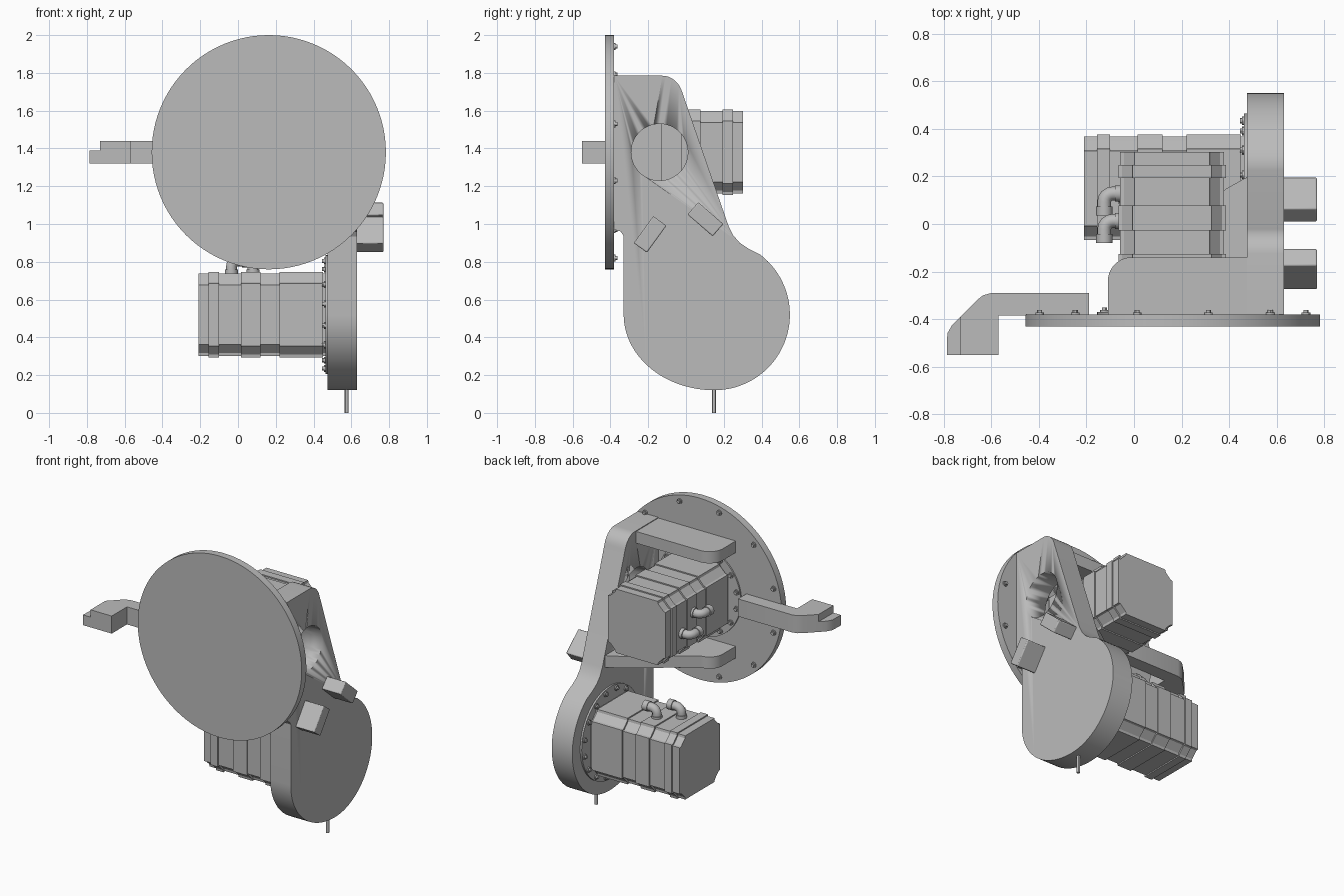
import bpy, bmesh
from math import sin, cos, pi, radians
from mathutils import Matrix, Vector

cube = bpy.data.objects.get("Cube")
if cube:
    bpy.data.objects.remove(cube)

grey = bpy.data.materials.new("Machine grey")
grey.use_nodes = True
GREY = (0.5, 0.5, 0.5, 1)
grey.diffuse_color = GREY
grey.node_tree.nodes["Principled BSDF"].inputs["Base Color"].default_value = GREY


def frame(x, y, z, origin=(0, 0, 0)):
    """Matrix whose local axes are the given world directions."""
    m = Matrix((x, y, z)).transposed().to_4x4()
    m.translation = Vector(origin)
    return m


X, Y, Z = Vector((1, 0, 0)), Vector((0, 1, 0)), Vector((0, 0, 1))
WORLD = frame(X, Y, Z)
SIDE = frame(Y, Z, X)          # outlines in y, z; extruded along x
BACK = frame(Z, X, Y)          # circles in z, x; extruded along y


def loft(name, rings, matrix=WORLD, bevel=0, smooth=True):
    """Skin a list of (outline, height) rings and close both ends."""
    bm = bmesh.new()
    loops = [[bm.verts.new((u, v, h)) for u, v in pts] for pts, h in rings]
    for a, b in zip(loops, loops[1:]):
        for i in range(len(a)):
            j = (i + 1) % len(a)
            bm.faces.new((a[i], a[j], b[j], b[i]))
    bm.faces.new(loops[0])
    bm.faces.new(loops[-1])
    bm.transform(matrix)
    bmesh.ops.recalc_face_normals(bm, faces=bm.faces)
    mesh = bpy.data.meshes.new(name)
    bm.to_mesh(mesh)
    bm.free()
    mesh.materials.append(grey)
    obj = bpy.data.objects.new(name, mesh)
    bpy.context.collection.objects.link(obj)
    if bevel:
        mod = obj.modifiers.new("Soft edge", "BEVEL")
        mod.width, mod.segments = bevel, 2
    if smooth:
        bpy.ops.object.select_all(action="DESELECT")
        obj.select_set(True)
        bpy.context.view_layer.objects.active = obj
        bpy.ops.object.shade_smooth_by_angle(angle=radians(30))
    return obj


def prism(name, pts, lo, hi, matrix=WORLD, **kw):
    return loft(name, [(pts, lo), (pts, hi)], matrix, **kw)


def arc(cx, cy, rx, ry, start, end, n):
    angles = [radians(start + (end - start) * i / n) for i in range(n + 1)]
    return [(cx + rx * cos(a), cy + ry * sin(a)) for a in angles]


def circle(r, cx=0, cy=0, n=64):
    return arc(cx, cy, r, r, 0, 360, n)[:-1]


def bolt_ring(name, count, radius, offset, matrix):
    for i in range(count):
        a = 2 * pi * (i + offset) / count
        c = (radius * cos(a), radius * sin(a))
        wide, head = circle(0.018, *c, n=12), circle(0.011, *c, n=12)
        loft(f"{name}_{i + 1}", [(wide, 0), (wide, 0.008), (head, 0.008), (head, 0.018)], matrix)


# Round face plate with its rim bolts
plate_mid = Vector((0.163, 0, 1.38))
prism("face_plate", circle(0.62, n=96), -0.43, -0.38, BACK @ Matrix.Translation((1.38, 0.163, 0)))
bolt_ring("plate_bolt", 12, 0.58, 0.5, frame(Z, X, Y, plate_mid - 0.38 * Y))

# Side arm: tapered top, round bottom, round window
outline = [(-0.38, 1.785)]
outline += arc(-0.125, 1.66, 0.11, 0.125, 90, 20, 8)
outline += [(0.225, 0.99), (0.25, 0.94), (0.285, 0.9), (0.33, 0.87)]
outline += arc(0.15, 0.52, 0.4, 0.4, 53, -90, 36)
outline += arc(0.15, 0.52, 0.48, 0.4, -90, -180, 24)[1:]
outline += [(-0.33, 0.935), (-0.345, 0.96), (-0.38, 0.97)]
arm = prism("side_arm", outline, 0.475, 0.63, SIDE)
cutter = prism("window_cutter", circle(0.15, -0.14, 1.38, 48), 0.4, 0.7, SIDE)
cutter.hide_render = True
cut = arm.modifiers.new("Window", "BOOLEAN")
cut.object, cut.operation, cut.solver = cutter, "DIFFERENCE", "EXACT"
bpy.context.view_layer.objects.active = arm
while arm.modifiers[0] != cut:
    bpy.ops.object.modifier_move_up(modifier=cut.name)
bpy.ops.object.modifier_apply(modifier=cut.name)
bpy.data.objects.remove(cutter)

# Drain pin below the arm
prism("drain_pin", circle(0.01, 0.575, 0.148, 12), 0, 0.13)

# Two skewed blocks on the outer face of the arm
for name, y, z, turn in (("front_block", -0.19, 0.945, 54), ("rear_block", 0.103, 1.025, -41)):
    m = SIDE @ Matrix.Translation((y, z, 0)) @ Matrix.Rotation(radians(turn), 4, "Z")
    w, h = 0.088, 0.043
    prism(name, [(-w, -h), (w, -h), (w, h), (-w, h)], 0.62, 0.77, m, bevel=0.006)

# Gusset shelves tying the arm to the face plate
tip = [(-0.11, -0.385), (0.48, -0.385)]
nose = arc(-0.01, -0.24, 0.1, 0.1, 90, 180, 10)
prism("upper_gusset", tip + [(0.48, -0.14)] + nose, 1.7, 1.78)
prism("lower_gusset", tip + [(0.48, 0.2), (0.39, 0.15)] + nose, 0.98, 1.06)

# Hooked side bracket with a stepped end
neck = [(-0.19, -0.385), (-0.19, -0.29), (-0.6, -0.29), (-0.635, -0.3), (-0.66, -0.32)]
hook = neck + [(-0.73, -0.39), (-0.73, -0.55), (-0.57, -0.55), (-0.57, -0.385)]
prism("hook_bracket", hook, 1.32, 1.44)
lip = [(-0.73, -0.39), (-0.765, -0.425), (-0.785, -0.46), (-0.787, -0.55), (-0.73, -0.55)]
prism("hook_lip", lip, 1.32, 1.39)


def motor_section(h):
    """Square of half width h with stepped, chamfered corners."""
    corner = [(h, h - 0.06), (h - 0.016, h - 0.057), (h - 0.057, h - 0.016), (h - 0.06, h)]
    pts = []
    for _ in range(4):
        pts += corner
        corner = [(-v, u) for u, v in corner]
    return pts


def elbow(name, matrix, side, along):
    """Pipe fitting that leaves the motor wall and bends towards the mount."""
    path = [(0.2, 0), (0.25, 0)]
    path += [(0.25 + 0.035 * sin(a), 0.035 - 0.035 * cos(a)) for a in (pi / 8, pi / 4, 3 * pi / 8)]
    path += [(0.285, 0.035), (0.285, 0.09)]
    curve = bpy.data.curves.new(name, "CURVE")
    curve.dimensions = "3D"
    curve.bevel_depth, curve.bevel_resolution, curve.use_fill_caps = 0.029, 4, True
    line = curve.splines.new("POLY")
    line.points.add(len(path) - 1)
    for p, (out, fwd) in zip(line.points, path):
        p.co = (side, out, along + fwd, 1)
    curve.materials.append(grey)
    obj = bpy.data.objects.new(name, curve)
    obj.matrix_world = matrix
    bpy.context.collection.objects.link(obj)
    collar = matrix @ Matrix.Translation((side, 0.285, along))
    prism(name + "_collar", circle(0.034, n=20), 0.055, 0.092, collar)
    foot = matrix @ frame(Z, X, Y, (side, 0.2, along))
    prism(name + "_foot", circle(0.034, n=20), 0, 0.04, foot)


def motor(name, matrix):
    """Servo motor: local z runs from the tail to the mounting face."""
    low, high, length = 0.218, 0.226, 0.685
    rings = [(motor_section(low), 0)]
    for start, end in ((0.055, 0.11), (0.225, 0.33), (0.43, 0.66)):
        for h, t in ((low, start), (high, start), (high, end), (low, end)):
            rings.append((motor_section(h), t))
    rings.append((motor_section(low), length))
    loft(name + "_body", rings, matrix, smooth=False)
    prism(name + "_flange", circle(0.315), length - 0.012, length + 0.003, matrix)
    facing_tail = matrix @ frame(X, -Y, -Z, (0, 0, length - 0.012))
    bolt_ring(name + "_bolt", 16, 0.29, 0.5, facing_tail)
    elbow(name + "_rear_elbow", matrix, -0.05, 0.175)
    elbow(name + "_front_elbow", matrix, 0.05, 0.29)


# Upper motor on the face plate, lower motor on the arm
motor("upper_motor", frame(Z, -X, -Y, (0.16, 0.303, 1.38)))
motor("lower_motor", frame(Y, Z, X, (-0.21, 0.15, 0.52)))
